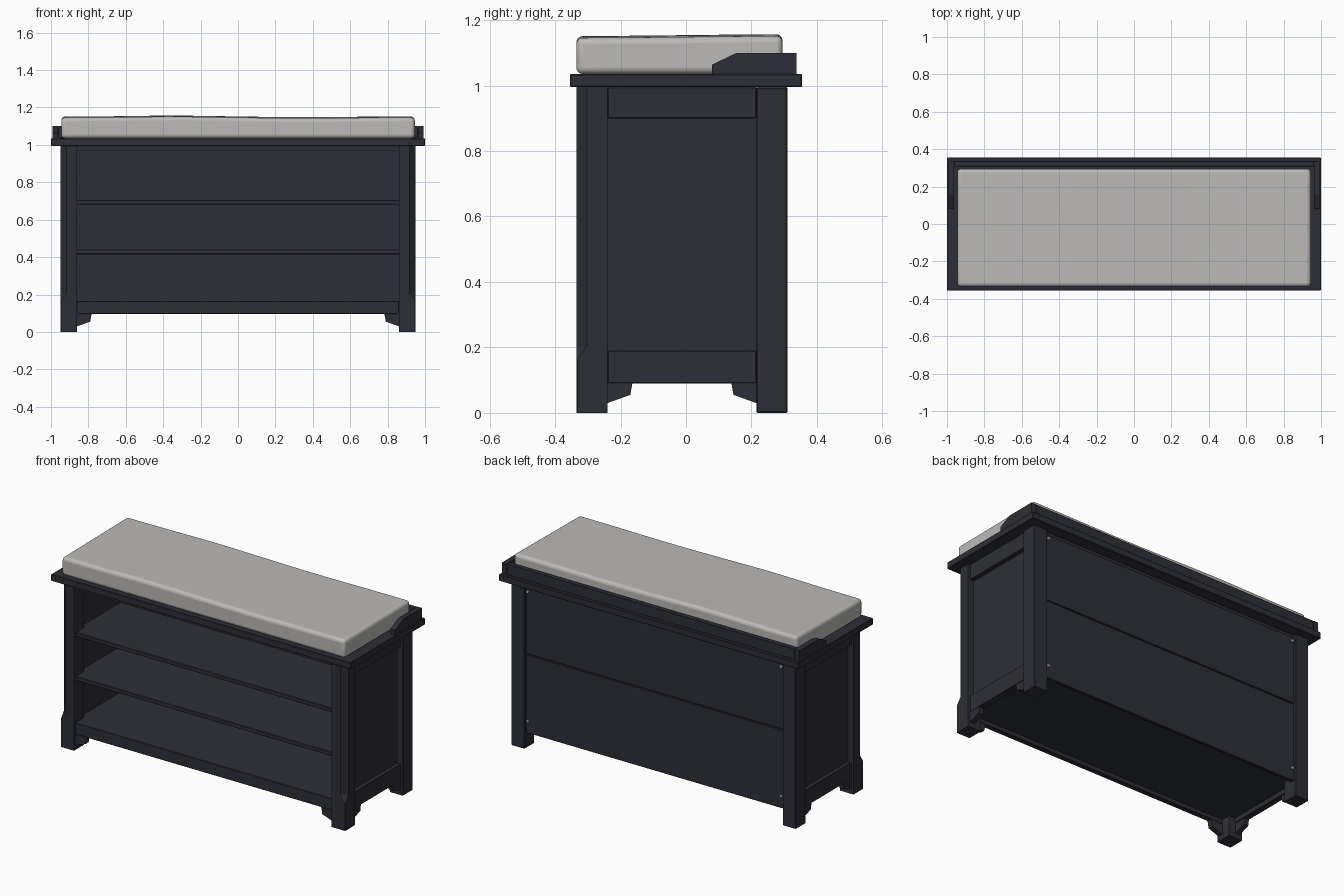
import bpy, bmesh, math

default = bpy.data.objects.get("Cube")
if default:
    bpy.data.objects.remove(default, do_unlink=True)


def material(name, colour, rough=0.6):
    m = bpy.data.materials.new(name)
    m.use_nodes = True
    m.diffuse_color = (*colour, 1)
    bsdf = m.node_tree.nodes["Principled BSDF"]
    bsdf.inputs["Base Color"].default_value = (*colour, 1)
    bsdf.inputs["Roughness"].default_value = rough
    return m


PAINT = material("dark_slate_paint", (0.027, 0.028, 0.038))
FABRIC = material("light_grey_fabric", (0.50, 0.49, 0.475), 0.9)
METAL = material("pale_metal", (0.45, 0.45, 0.45), 0.4)


def finish(bm, name, mat, mirror=False, bevel=0.0):
    bmesh.ops.recalc_face_normals(bm, faces=bm.faces)
    me = bpy.data.meshes.new(name)
    bm.to_mesh(me)
    bm.free()
    me.materials.append(mat)
    ob = bpy.data.objects.new(name, me)
    bpy.context.collection.objects.link(ob)
    if bevel:
        mod = ob.modifiers.new("Bevel", 'BEVEL')
        mod.width, mod.segments, mod.limit_method = bevel, 1, 'ANGLE'
    if mirror:
        ob.modifiers.new("Mirror", 'MIRROR')
    return ob


def loft(name, rings, mat=PAINT, **kw):
    """Skin a stack of matching point rings and cap both ends."""
    bm = bmesh.new()
    rows = [[bm.verts.new(p) for p in ring] for ring in rings]
    n = len(rows[0])
    for a, b in zip(rows, rows[1:]):
        for i in range(n):
            j = (i + 1) % n
            bm.faces.new((a[i], a[j], b[j], b[i]))
    bm.faces.new(rows[0])
    bm.faces.new(rows[-1])
    return finish(bm, name, mat, **kw)


def box(name, x, y, z, mat=PAINT, **kw):
    rings = [[(x[0], y[0], h), (x[1], y[0], h), (x[1], y[1], h), (x[0], y[1], h)] for h in z]
    return loft(name, rings, mat, **kw)


# Legs: the front pair has a stopped chamfer on the outer corner
X0, X1 = 0.86, 0.95
F0, F1 = -0.335, -0.24
B0, B1 = 0.215, 0.31
TOP = 0.995
rings = []
for z, c in ((0, 0.003), (0.165, 0.003), (0.205, 0.032), (TOP, 0.032)):
    rings.append([(X0, F0, z), (X1 - c, F0, z), (X1, F0 + c, z), (X1, F1, z), (X0, F1, z)])
loft("front_legs", rings, mirror=True)
box("back_legs", (X0, X1), (B0, B1), (0, TOP), mirror=True, bevel=0.004)

# Side frames and recessed side panels
box("side_top_rails", (0.90, 0.937), (F1, B0), (0.90, TOP), mirror=True, bevel=0.003)
box("side_bottom_rails", (0.90, 0.937), (F1, B0), (0.09, 0.19), mirror=True, bevel=0.003)
box("side_panels", (0.885, 0.912), (F1, B0), (0.12, TOP), mirror=True)

# Corner brackets beside the feet: (distance from leg, height)
BRACKET = ((0, 0.03), (0.07, 0.055), (0.077, 0.095), (0, 0.095))
loft("front_brackets",
     [[(X0 - d, y, z) for d, z in BRACKET] for y in (-0.325, -0.295)], mirror=True)
for label, start, sign in (("front", F1, 1), ("back", B0, -1)):
    loft("side_brackets_" + label,
         [[(x, start + sign * d, z) for d, z in BRACKET] for x in (0.905, 0.935)], mirror=True)

# Front rails, bottom board and shelves
box("front_bottom_rail", (-X0, X0), (-0.325, -0.295), (0.095, 0.165), bevel=0.003)
box("front_top_rail", (-X0, X0), (-0.325, -0.295), (0.97, TOP))
box("bottom_board", (-0.89, 0.89), (-0.30, 0.285), (0.12, 0.164))
for i, z in enumerate((0.415, 0.68)):
    box(f"shelf_{i + 1}", (-0.89, 0.89), (-0.315, 0.285), (z, z + 0.025), bevel=0.003)

# Back boards, with a backing strip behind their gaps
box("back_backing", (-X0, X0), (0.275, 0.288), (0.10, TOP))
box("back_board_lower", (-X0, X0), (0.28, 0.298), (0.095, 0.568), bevel=0.003)
box("back_board_upper", (-X0, X0), (0.28, 0.298), (0.571, 0.975), bevel=0.003)

# Screw heads on the back corners
for z in (0.17, 0.95):
    ring = [(0.845 + 0.009 * math.cos(a * math.tau / 10), z + 0.009 * math.sin(a * math.tau / 10))
            for a in range(10)]
    loft("back_screws", [[(x, y, h) for x, h in ring] for y in (0.296, 0.305)], METAL, mirror=True)

# Seat board with a low rail around the back
box("seat_board", (-1, 1), (-0.355, 0.355), (TOP, 1.035), bevel=0.003)
box("seat_back_rail", (-0.962, 0.962), (0.307, 0.337), (1.035, 1.10), bevel=0.002)
ARM = ((0.08, 1.035), (0.08, 1.064), (0.155, 1.10), (0.337, 1.10), (0.337, 1.035))
loft("seat_arm_rails", [[(x, y, z) for y, z in ARM] for x in (0.962, 0.993)], mirror=True)

# Cushion: a gently uneven box with rounded edges
bm = bmesh.new()
bmesh.ops.create_cube(bm, size=1)
for v in bm.verts:
    v.co.x *= 1.89
    v.co.y = v.co.y * 0.63 - 0.02
    v.co.z = 1.0915 + v.co.z * 0.113
for axis, lo, hi, n in ((0, -0.945, 0.945, 20), (1, -0.335, 0.295, 7)):
    for i in range(1, n):
        co, no = [0, 0, 0], [0, 0, 0]
        co[axis], no[axis] = lo + (hi - lo) * i / n, 1
        bmesh.ops.bisect_plane(bm, geom=bm.verts[:] + bm.edges[:] + bm.faces[:],
                               plane_co=co, plane_no=no)
for v in bm.verts:
    if v.co.z > 1.1:
        x, y = v.co.x, v.co.y
        v.co.z += 0.005 * math.exp(-((x + 0.35) / 0.28) ** 2) - 0.003 * math.exp(-((x - 0.35) / 0.3) ** 2)
        v.co.z += 0.003 * math.sin(4 * y) + 0.001
cushion = finish(bm, "seat_cushion", FABRIC)
mod = cushion.modifiers.new("Round", 'BEVEL')
mod.width, mod.segments, mod.limit_method = 0.02, 4, 'ANGLE'
mod.angle_limit = math.radians(50)
bpy.ops.object.select_all(action='DESELECT')
cushion.select_set(True)
bpy.context.view_layer.objects.active = cushion
bpy.ops.object.shade_smooth_by_angle(angle=math.radians(40))
